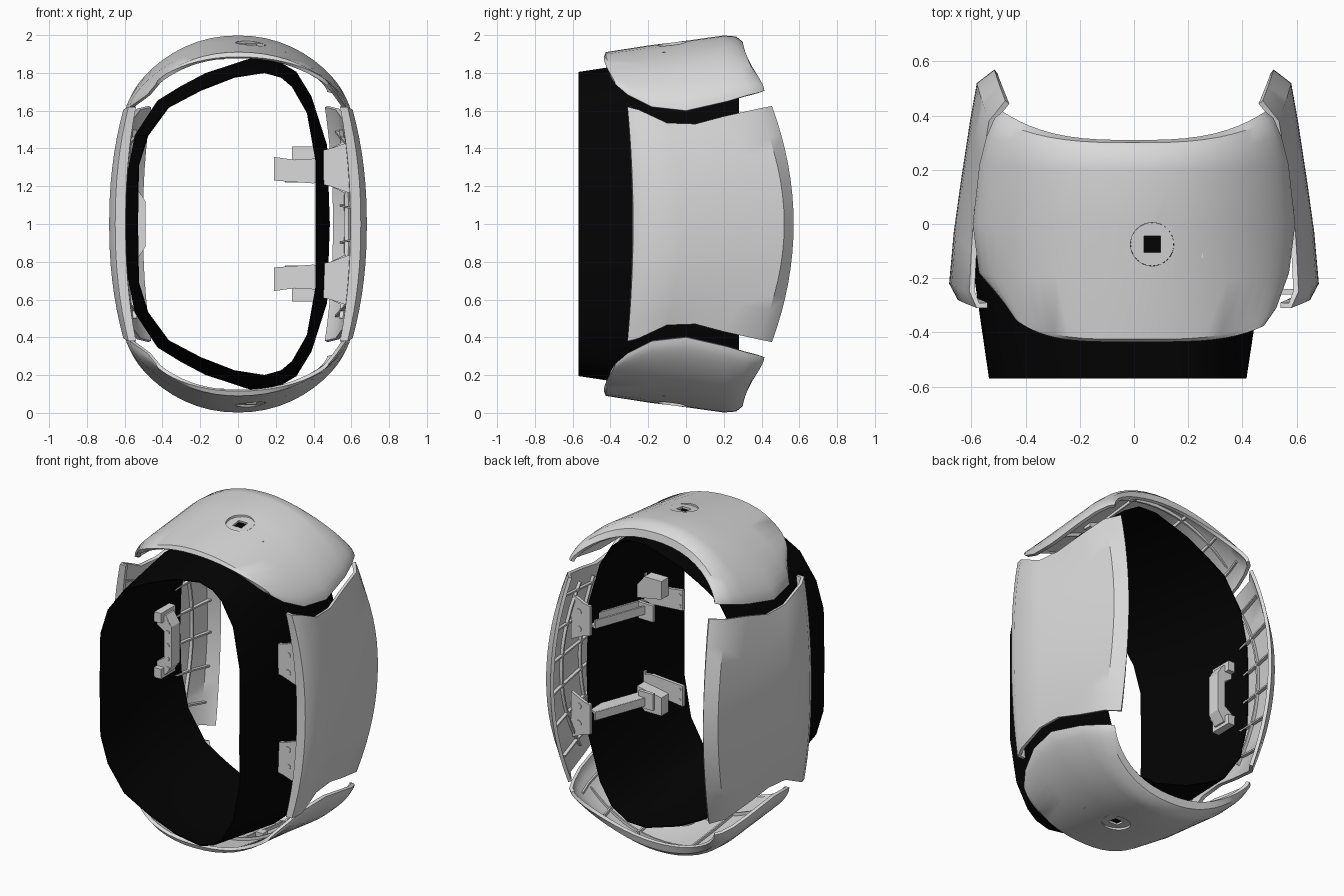
import bpy, bmesh, math
from mathutils import Vector, Matrix

if "Cube" in bpy.data.objects:
    bpy.data.objects.remove(bpy.data.objects["Cube"], do_unlink=True)


def material(name, value):
    m = bpy.data.materials.new(name)
    m.use_nodes = True
    col = (value, value, value, 1)
    m.diffuse_color = col
    m.node_tree.nodes["Principled BSDF"].inputs["Base Color"].default_value = col
    return m


GREY = material("light grey", 0.7)
BLACK = material("black", 0.001)


def make(name, verts, faces, mat, thick=0, offset=-1, outward=False):
    """Mesh object, optionally turned outward from the middle and thickened."""
    me = bpy.data.meshes.new(name)
    me.from_pydata([tuple(v) for v in verts], [], faces)
    bm = bmesh.new()
    bm.from_mesh(me)
    bmesh.ops.recalc_face_normals(bm, faces=bm.faces[:])
    if outward:
        mid = Vector((0, 0, 1))
        if sum(f.normal.dot(f.calc_center_median() - mid) for f in bm.faces) < 0:
            bmesh.ops.reverse_faces(bm, faces=bm.faces[:])
    bm.to_mesh(me)
    bm.free()
    me.materials.append(mat)
    ob = bpy.data.objects.new(name, me)
    bpy.context.collection.objects.link(ob)
    if thick:
        mod = ob.modifiers.new("thickness", "SOLIDIFY")
        mod.thickness, mod.offset = thick, offset
        apply(ob, mod)
    return ob


def activate(ob):
    bpy.ops.object.select_all(action="DESELECT")
    ob.select_set(True)
    bpy.context.view_layer.objects.active = ob


def apply(ob, mod):
    activate(ob)
    bpy.ops.object.modifier_apply(modifier=mod.name)


def smooth(ob, angle=35):
    activate(ob)
    bpy.ops.object.shade_smooth_by_angle(angle=math.radians(angle))


def grid_faces(rows, cols, wrap=False):
    return [(r * cols + c, r * cols + (c + 1) % cols,
             (r + 1) * cols + (c + 1) % cols, (r + 1) * cols + c)
            for r in range(rows - 1) for c in range(cols if wrap else cols - 1)]


def rib(name, points, inward, depth):
    """Thin wall standing on the inner side of a shell."""
    inward = Vector(inward)
    verts = [p + inward * 0.01 for p in points] + [p + inward * depth for p in points]
    make(name, verts, grid_faces(2, len(points)), GREY, 0.01, 0)


def prism(name, outline, y0, y1):
    """Outline in x and z, extruded along y."""
    n = len(outline)
    verts = [(x, y, z) for y in (y0, y1) for x, z in outline]
    faces = grid_faces(2, n, True) + [tuple(range(n)), tuple(range(n, 2 * n))]
    make(name, verts, faces, GREY)


def box(name, center, size, turn=0):
    rot = Matrix.Rotation(turn, 3, "Z")
    c = Vector(center)
    verts = [c + rot @ Vector((i * size[0] / 2, j * size[1] / 2, k * size[2] / 2))
             for k in (-1, 1) for i, j in ((-1, -1), (1, -1), (1, 1), (-1, 1))]
    make(name, verts, grid_faces(2, 4, True) + [(0, 1, 2, 3), (4, 5, 6, 7)], GREY)


def bolt(name, x, y, z, r):
    pts = [(x + r * math.cos(a * math.tau / 12), z + r * math.sin(a * math.tau / 12)) for a in range(12)]
    prism(name, pts, y - .004, y + .004)


# Inner band: slightly barrelled loop, mirrored above and below the middle
front_half = [(.415, 1), (.415, 1.34), (.37, 1.59), (.29, 1.73), (.23, 1.78), (.14, 1.805),
              (-.02, 1.78), (-.2, 1.71), (-.37, 1.62), (-.48, 1.47), (-.53, 1.31), (-.535, 1)]
wide_half = [(.49, 1), (.475, 1.42), (.39, 1.68), (.31, 1.81), (.19, 1.88), (.06, 1.88),
             (-.18, 1.8), (-.31, 1.73), (-.43, 1.655), (-.55, 1.47), (-.597, 1.23), (-.607, 1)]


def full(half):
    return half + [(x, 2 - z) for x, z in half[-2:0:-1]]


band = []
for y, k in ((-.57, 0), (-.1, .95), (.28, .8)):
    band += [(a + (c - a) * k, y, b + (d - b) * k)
             for (a, b), (c, d) in zip(full(front_half), full(wide_half))]
smooth(make("inner_band", band, grid_faces(3, len(full(front_half)), True), BLACK, 0.006, -1, True), 40)

# Top and bottom covers: rows of centre y, centre z, end x, end y, end z
cover_rows = [(-.435, 1.885, .48, -.375, 1.74), (-.425, 1.91, .525, -.31, 1.685),
              (-.2, 1.945, .572, -.18, 1.62), (0, 1.97, .595, 0, 1.6),
              (.2, 1.998, .57, .22, 1.65), (.265, 1.993, .545, .32, 1.68),
              (.3, 1.965, .515, .39, 1.697), (.31, 1.92, .485, .415, 1.705)]


def cover_point(row, u, side):
    yc, zc, xe, ye, ze = row
    s = math.sin(abs(u) * math.pi / 2)
    drop = (s ** 2.2 + 1 - math.sqrt(max(0, 1 - s * s))) / 2
    if u < 0 and yc < -.4:  # rounder front corner on the right
        xe, ye = xe - .045, ye + .02
    y = yc + (ye - yc) * s ** (3 if yc > .1 else 4)
    return Vector((math.copysign(xe * s, u), y, 1 + side * (zc + (ze - zc) * drop - 1)))


HX, HY, HZ, SLOPE = .067, -.075, 1.948, .125
for side, label in ((1, "top"), (-1, "bottom")):
    us = [i / 12 for i in range(-12, 13)]
    verts = [cover_point(r, u, side) for r in cover_rows for u in us]
    cover = make(label + "_cover", verts, grid_faces(8, 25), GREY, 0.02, -1, True)

    # round opening with a recessed plate that has a square hole
    bpy.ops.mesh.primitive_cylinder_add(vertices=32, radius=.08, depth=.3,
                                        location=(HX, HY, 1 + side * .97))
    cutter = bpy.context.object
    cutter.hide_render = True
    mod = cover.modifiers.new("opening", "BOOLEAN")
    mod.operation, mod.solver, mod.object = "DIFFERENCE", "EXACT", cutter
    apply(cover, mod)
    bpy.data.objects.remove(cutter, do_unlink=True)
    smooth(cover)
    loops = []
    for square in (False, True):
        for i in range(32):
            c, s = math.cos(i * math.tau / 32), math.sin(i * math.tau / 32)
            r = .03 / max(abs(c), abs(s)) if square else .0795
            loops.append((HX + r * c, HY + r * s, 1 + side * (HZ + SLOPE * r * s - 1)))
    make(label + "_socket_plate", loops, grid_faces(2, 32, True), GREY, 0.012, -1, True)

    # ribs and lugs under the cover
    for u in (-.7, -.45, -.2, .2, .45, .7):
        rib(label + "_cover_rib", [cover_point(r, u, side) for r in cover_rows[2:6]], (0, 0, -side), .04)
    for r in (2, 4):
        rib(label + "_cover_cross_rib", [cover_point(cover_rows[r], u, side) for u in us[4:-4]],
            (0, 0, -side), .04)
    for x in (-.1, .23):
        box(label + "_lug", (x, -.1, 1 + side * .89), (.05, .05, .04))

# Side panels: middle section and end section, blended along the height
mid_section = [(.595, -.285), (.65, -.28), (.682, -.22), (.665, -.03), (.64, .15),
               (.605, .38), (.58, .52), (.515, .57)]
end_section = [(.54, -.31, 1.62), (.58, -.31, 1.62), (.607, -.25, 1.605), (.6, -.1, 1.535),
               (.59, .05, 1.53), (.565, .2, 1.57), (.535, .38, 1.61), (.475, .455, 1.625)]


def panel_point(i, t, side):
    (mx, my), (ex, ey, ez) = mid_section[i], end_section[i]
    return Vector((side * (mx + (ex - mx) * abs(t) ** 2.2), my + (ey - my) * t * t, 1 + t * (ez - 1)))


for side, label in ((1, "left"), (-1, "right")):
    ts = [i / 8 for i in range(-8, 9)]
    verts = [panel_point(i, t, side) for i in range(8) for t in ts]
    smooth(make(label + "_panel", verts, grid_faces(8, 17), GREY, 0.02, -1, True))
    for t in (-.8, -.48, -.16, .16, .48, .8):
        rib(label + "_panel_rib", [panel_point(i, t, side) for i in range(2, 7)], (-side, 0, 0), .04)
    for i in (3, 4, 5):
        rib(label + "_panel_long_rib", [panel_point(i, t, side) for t in ts[1:-1]], (-side, 0, 0), .04)

# Upper and lower bracket pairs joining the band to the left panel
for side, label in ((1, "upper"), (-1, "lower")):
    def up(z):
        return 1 + side * (z - 1)

    def bracket(name, outline, y0, y1):
        prism(label + name, [(x, up(z)) for x, z in outline], y0, y1)

    wing = [(.445, 1.39), (.49, 1.4), (.605, 1.44), (.6, 1.16), (.49, 1.2), (.445, 1.21)]
    arm = [(.19, 1.355), (.19, 1.23), (.4, 1.215), (.47, 1.23), (.47, 1.35), (.3, 1.34)]
    for y, reach in ((-.25, .605), (.28, .572)):
        bracket("_wing_plate", [(min(x, reach), z) for x, z in wing], y - .01, y + .01)
        for z in (1.34, 1.235):
            for face in (-.01, .01):
                bolt(label + "_wing_bolt", .52, y + face, up(z), .018)
    bracket("_front_arm", arm, -.26, -.24)
    block = [(.285, 1.41), (.4, 1.41), (.45, 1.35), (.45, 1.27), (.285, 1.3)]
    bracket("_front_block", block, -.24, -.17)
    for z in (1.32, 1.255):
        for y in (-.24, -.26):
            bolt(label + "_arm_bolt", .21, y, up(z), .01)

    # slanting tray running forward along the inside of the band
    turn = math.atan2(.35, .13)
    box(label + "_tray_floor", (.395, .08, up(1.26)), (.38, .08, .012), turn)
    for d in (-.037, .037):
        box(label + "_tray_wall", (.395 - d * math.sin(turn), .08 + d * math.cos(turn), up(1.28)),
            (.38, .012, .05), turn)
    box(label + "_tray_end", (.3, -.05, up(1.27)), (.1, .02, .1))

# Grip bracket inside the right wall of the band
grip = [(-.6, .82), (-.53, .82), (-.49, .88), (-.49, 1.12), (-.53, 1.18), (-.6, 1.18),
        (-.6, 1.12), (-.54, 1.08), (-.54, .92), (-.6, .88)]
prism("grip_bracket", grip, .06, .14)
for z in (.86, .92, 1, 1.08, 1.14):
    bolt("grip_bolt", -.515, .06, z, .012)
for s in (-1, 1):
    box("grip_foot", (-.565, .1, 1 + s * .17), (.05, .14, .06))
